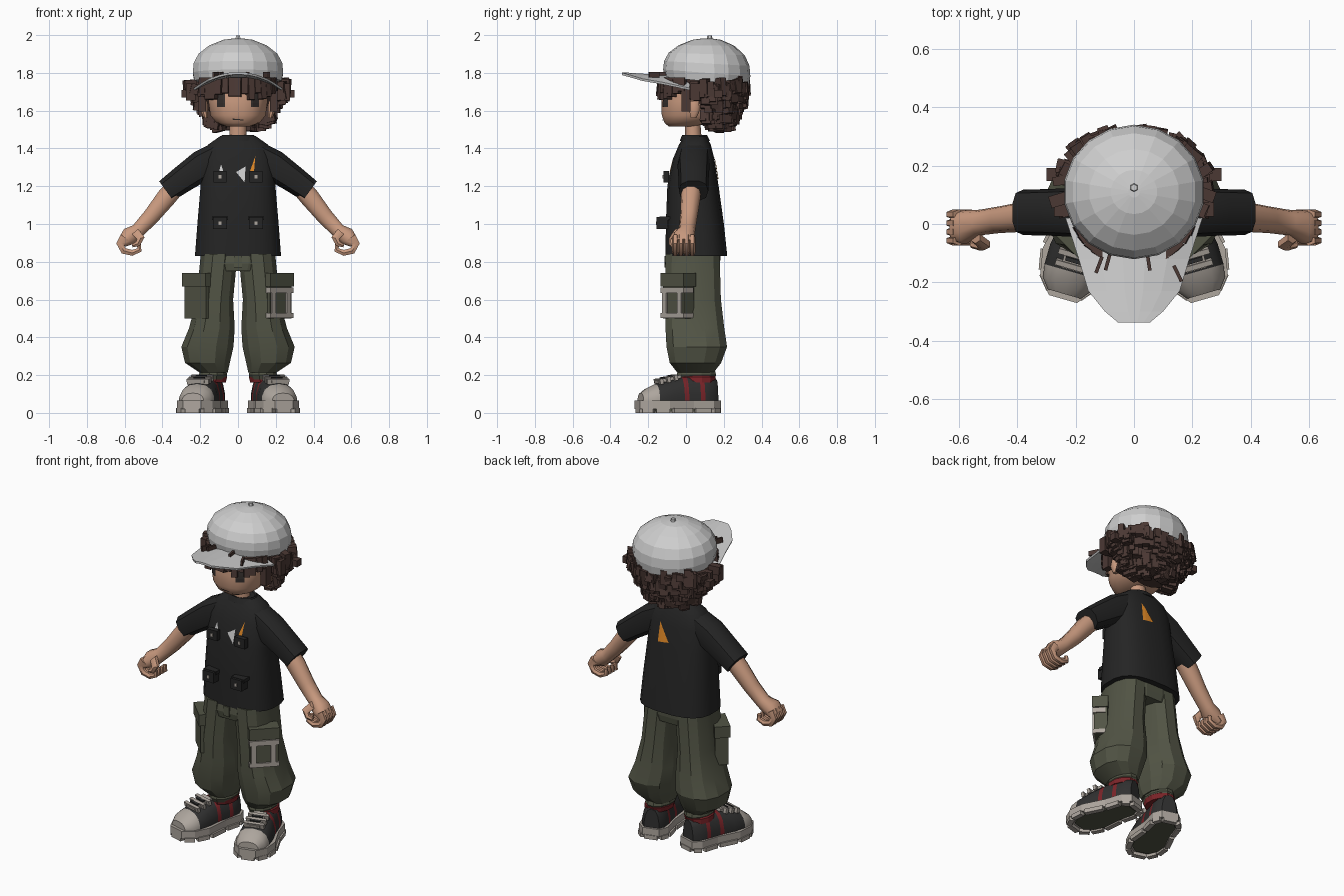
import bpy, bmesh, math, random
from mathutils import Vector, Matrix
from mathutils.bvhtree import BVHTree

if "Cube" in bpy.data.objects:
    bpy.data.objects.remove(bpy.data.objects["Cube"])
random.seed(4)
X, Y, Z = Vector((1, 0, 0)), Vector((0, 1, 0)), Vector((0, 0, 1))


def material(name, r, g, b):
    m = bpy.data.materials.new(name)
    m.use_nodes = True
    m.diffuse_color = (r, g, b, 1)
    bsdf = m.node_tree.nodes["Principled BSDF"]
    bsdf.inputs["Base Color"].default_value = (r, g, b, 1)
    bsdf.inputs["Roughness"].default_value = 0.9
    return m


SKIN = material("skin", .58, .32, .21)
CAP = material("cap grey", .62, .62, .62)
HAIR = material("dark brown", .07, .04, .034)
SHIRT = material("shirt black", .018, .018, .018)
OLIVE = material("olive", .085, .09, .06)
SOLE = material("warm grey", .42, .38, .34)
SHOE = material("shoe black", .03, .03, .03)
RED = material("red", .2, .018, .022)
ORANGE = material("orange", .75, .25, .02)
EYE = material("eye dark", .035, .028, .025)


def finish(name, bm, mats, mirror=False, smooth=None, place=None):
    bmesh.ops.recalc_face_normals(bm, faces=bm.faces[:])
    if place:
        bm.transform(place)
    mesh = bpy.data.meshes.new(name)
    bm.to_mesh(mesh)
    bm.free()
    obj = bpy.data.objects.new(name, mesh)
    bpy.context.collection.objects.link(obj)
    for m in mats if isinstance(mats, list) else [mats]:
        mesh.materials.append(m)
    if smooth:
        bpy.ops.object.select_all(action="DESELECT")
        obj.select_set(True)
        bpy.context.view_layer.objects.active = obj
        bpy.ops.object.shade_smooth_by_angle(angle=math.radians(smooth))
    if mirror:
        obj.modifiers.new("mirror", "MIRROR").use_mirror_merge = False
    return obj


def loft_mesh(rings, n=12, p=2.0):
    """Skin rings of (centre, half width, half depth, width axis, depth axis)."""
    def power(c):
        return math.copysign(abs(c) ** (2 / p), c)
    bm = bmesh.new()
    loops = []
    for c, a, b, u, v in rings:
        angles = [2 * math.pi * (i + .5) / n for i in range(n)]
        loops.append([bm.verts.new(Vector(c) + u * a * power(math.cos(t)) + v * b * power(math.sin(t)))
                      for t in angles])
    for k, (lo, hi) in enumerate(zip(loops, loops[1:])):
        for i in range(n):
            j = (i + 1) % n
            bm.faces.new((lo[i], lo[j], hi[j], hi[i])).material_index = k
    bm.faces.new(loops[0])
    bm.faces.new(loops[-1])
    return bm


def stack(name, rings, mat, n=12, p=2.0, **kw):
    """Horizontal rings of (x, y, z, half width, half depth)."""
    bm = loft_mesh([((x, y, z), a, b, X, Y) for x, y, z, a, b in rings], n, p)
    for f in bm.faces:
        f.material_index = 0
    return finish(name, bm, mat, **kw)


def limb(name, pts, mat, n=8, p=2.0, **kw):
    """Tube through (x, y, z, half thickness, half depth along y)."""
    c = [Vector(q[:3]) for q in pts]
    rings = []
    for i, q in enumerate(pts):
        t = c[min(i + 1, len(c) - 1)] - c[max(i - 1, 0)]
        rings.append((c[i], q[3], q[4], Vector((-t.z, 0, t.x)).normalized(), Y))
    bm = loft_mesh(rings, n, p)
    for f in bm.faces:
        f.material_index = 0
    return finish(name, bm, mat, mirror=True, **kw)


def box(bm, at, size, turn=0.0, tilt=0.0):
    m = Matrix.Translation(at) @ Matrix.Rotation(turn, 4, "Z") @ Matrix.Rotation(tilt, 4, "X")
    bmesh.ops.create_cube(bm, size=1, matrix=m @ Matrix.Diagonal((*size, 1)))


def boxes(name, items, mat, **kw):
    bm = bmesh.new()
    for item in items:
        box(bm, *item)
    return finish(name, bm, mat, **kw)


def decal(name, outline, target, mat, side=-1, **kw):
    """Thin painted shape of (x, z) points laid onto the front or back of a part."""
    mesh = target.data
    tree = BVHTree.FromPolygons([v.co for v in mesh.vertices], [p.vertices for p in mesh.polygons])
    bm = bmesh.new()
    bm.faces.new([bm.verts.new((x, side, z)) for x, z in outline])
    bmesh.ops.subdivide_edges(bm, edges=bm.edges[:], cuts=3, use_grid_fill=True)
    for v in bm.verts:
        hit = tree.ray_cast(v.co, Vector((0, -side, 0)))[0]
        if hit:
            v.co.y = hit.y + side * .005
    finish(name, bm, mat, **kw)


# Head, neck and face
head = stack("head", [(0, -.03, 1.515, .06, .06), (0, .01, 1.535, .115, .125), (0, .03, 1.575, .148, .16),
                      (0, .04, 1.65, .158, .172), (0, .06, 1.78, .16, .17)], SKIN, 20, 2.3, smooth=50)
stack("neck", [(0, .04, 1.42, .05, .045), (0, .035, 1.55, .045, .04)], SKIN, 10, smooth=50)
stack("ears", [(.17, .04, 1.56, .012, .015), (.178, .045, 1.6, .022, .03), (.175, .045, 1.65, .015, .025)],
      SKIN, 8, mirror=True, smooth=50)
decal("eyes", [(.068, 1.62), (.112, 1.62), (.112, 1.705), (.068, 1.705)], head, EYE, mirror=True)
decal("mouth", [(-.028, 1.552), (.028, 1.548), (.028, 1.553), (-.028, 1.558)], head, EYE)

# Hair: solid core covered in blocky locks
stack("hair_core", [(0, .17, 1.52, .1, .08), (0, .15, 1.6, .17, .14), (0, .12, 1.77, .22, .19)], HAIR, 14)
locks = []
for i in range(210):
    t = random.random()
    a = random.uniform(-1, 1) * (1.75 + .6 * max(0, t - .5))
    rx, ry = .11 + .15 * t ** .7, .10 + .1 * t ** .7
    at = (rx * math.sin(a), .12 + ry * math.cos(a), 1.53 + .21 * t)
    locks.append((at, (random.uniform(.03, .05), random.uniform(.04, .07), random.uniform(.04, .1)),
                  -a + random.uniform(-.3, .3), random.uniform(-.25, .25)))
for s in (-1, 1):
    locks += [((s * .27, .17, 1.69), (.06, .045, .04)), ((s * .25, .05, 1.70), (.05, .05, .09)),
              ((s * .19, .0, 1.66), (.04, .05, .13))]
boxes("hair_locks", locks, HAIR)
fringe = []
for i in range(15):
    a = (i - 7) * .165
    h = random.uniform(.06, .12)
    fringe.append(((.205 * math.sin(a), .06 - .195 * math.cos(a), 1.775 - h / 2), (.034, .035, h),
                   a + random.uniform(-.2, .2), -.1))
fringe += [((x, y, 1.79), (.012, .06, .03), x * 3) for x, y in ((-.12, -.14), (-.09, -.13), (.05, -.13), (.15, -.17))]
boxes("hair_fringe", fringe, HAIR)

# Cap: faceted dome, button and curved visor
bm = loft_mesh([((0, .11, z), r, r * .95, X, Y) for z, r in
                ((1.755, .234), (1.80, .243), (1.85, .238), (1.90, .212), (1.945, .155), (1.975, .08), (1.983, .02))], 18)
for v in bm.verts:
    v.co.z -= (v.co.y - .11) * .1 * (1.98 - v.co.z) / .23
for f in bm.faces:
    f.material_index = 0
finish("cap_dome", bm, CAP)
stack("cap_button", [(0, .125, 1.975, .016, .016), (0, .125, 1.998, .012, .012)], CAP, 6)
bm = bmesh.new()
rows = []
for y, w in ((.02, .235), (-.12, .19), (-.23, .157), (-.3, .1), (-.338, .055)):
    rows.append([bm.verts.new((s * w, y, 1.783 - y * .06 - .045 * (s * w / .2) ** 2))
                 for s in (-1, -.6, -.2, .2, .6, 1)])
for lo, hi in zip(rows, rows[1:]):
    for i in range(5):
        bm.faces.new((lo[i], lo[i + 1], hi[i + 1], hi[i]))
visor = finish("cap_visor", bm, CAP)
visor.modifiers.new("thickness", "SOLIDIFY").thickness = .012

# Shirt with sleeves, collar, buckles and painted marks
shirt = stack("shirt_body", [(0, .055, .83, .23, .165), (0, .047, 1.0, .217, .155), (0, .037, 1.2, .2, .137),
                             (0, .04, 1.34, .19, .112), (0, .047, 1.42, .16, .085), (0, .05, 1.465, .095, .058)],
              SHIRT, 20, 2.7, smooth=35)
limb("sleeves", [(.1, .045, 1.36, .08, .08), (.19, .04, 1.31, .085, .085), (.29, .04, 1.24, .075, .08),
                 (.38, .04, 1.175, .066, .078)], SHIRT, 10, 2.6, smooth=40)
stack("collar", [(0, .047, 1.44, .11, .08), (0, .045, 1.472, .085, .065), (0, .045, 1.455, .06, .05)],
      SHIRT, 14, smooth=40)
boxes("shirt_buckles", [((.095, -.105, 1.25), (.07, .03, .06)), ((.095, -.125, 1.005), (.075, .06, .065)),
                        ((.095, -.11, 1.03), (.085, .06, .02))], SHIRT, mirror=True)
boxes("buckle_studs", [((.095, -.121, 1.25), (.014, .006, .018)), ((.095, -.156, 1.005), (.014, .006, .018))],
      SOLE, mirror=True)
decal("chest_mark_right", [(-.09, 1.315), (-.068, 1.25), (-.108, 1.25)], shirt, CAP)
decal("chest_mark_middle", [(-.01, 1.275), (.04, 1.305), (.035, 1.22)], shirt, CAP)
decal("chest_stroke", [(.092, 1.36), (.06, 1.27), (.085, 1.28)], shirt, ORANGE)
decal("back_mark", [(.07, 1.355), (.075, 1.235), (.0, 1.245)], shirt, ORANGE, side=1)

# Arms and curled hands
limb("arms", [(.3, .03, 1.23, .05, .055), (.38, .025, 1.14, .054, .052), (.46, .015, 1.04, .046, .046),
              (.53, .005, .965, .04, .044), (.575, -.01, .935, .05, .058), (.615, -.015, .9, .028, .056)],
     SKIN, 10, 2.3, smooth=50)
for i in range(4):
    y = .033 - i * .03
    limb("finger", [(.6, y, .93, .03, .017), (.625, y, .895, .022, .016), (.605, y, .858, .02, .016),
                    (.56, y, .847, .018, .016), (.522, y, .863, .016, .015), (.525, y, .893, .012, .012)],
         SKIN, 6, smooth=50)
limb("thumb", [(.545, -.045, .96, .025, .022), (.515, -.07, .925, .024, .02), (.53, -.075, .895, .017, .016),
               (.56, -.07, .885, .01, .012)], SKIN, 6, smooth=50)

# Baggy trousers with cuffs and cargo pockets
stack("trouser_hips", [(0, .035, .75, .17, .14), (0, .035, .79, .198, .148), (0, .04, .86, .2, .145)], OLIVE, 16, 2.6)
stack("trouser_legs", [(.13, .05, .215, .078, .1), (.162, .05, .265, .122, .14), (.162, .057, .35, .142, .165),
                       (.138, .047, .45, .124, .16), (.123, .037, .6, .1, .152), (.1, .035, .84, .1, .147)],
      OLIVE, 12, 2.4, mirror=True, smooth=20)
stack("trouser_cuffs", [(.132, .055, .178, .068, .098), (.132, .055, .2, .078, .108), (.132, .055, .232, .07, .1)],
      OLIVE, 12, mirror=True)
boxes("trouser_fly", [((0, -.105, .8), (.04, .02, .06))], OLIVE)
turn = math.pi / 4
boxes("cargo_pockets", [((.2, -.04, .61), (.16, .075, .22), turn), ((.202, -.042, .705), (.175, .09, .07), turn)],
      OLIVE, mirror=True)
out = Vector((1, -1, 0)).normalized()
along = Vector((1, 1, 0)).normalized()
mid = Vector((.2, -.04, 0)) + out * .01
strap = [(mid + Z * z, (.172, .075, h), turn) for z, h in ((.65, .03), (.515, .025))]
strap += [(mid + along * d + Z * .585, (.03, .075, .16), turn) for d in (-.06, .05)]
boxes("pocket_straps", strap, SOLE)

# Shoes, built straight then turned outward
foot = Matrix.Translation((.17, 0, 0)) @ Matrix.Rotation(math.radians(16), 4, "Z")
half = [(.178, .05), (.13, .085), (.02, .088), (-.12, .115), (-.21, .098), (-.268, .05)]
outline = [Vector((w, y, 0)) for y, w in half] + [Vector((-w, y, 0)) for y, w in reversed(half)]


def slab(name, z0, z1, grow, mat):
    bm = bmesh.new()
    face = bm.faces.new([bm.verts.new(v * grow + Z * z0) for v in outline])
    top = bmesh.ops.extrude_face_region(bm, geom=[face])["geom"]
    bmesh.ops.translate(bm, vec=(0, 0, z1 - z0), verts=[g for g in top if isinstance(g, bmesh.types.BMVert)])
    finish(name, bm, mat, mirror=True, place=foot)


slab("soles", .02, .066, 1, SOLE)
slab("sole_pads", .008, .03, .8, OLIVE)
lugs = []
for a, b in zip(outline, outline[1:] + outline[:1]):
    d = b - a
    lugs.append(((a + b) * .47 + Z * .0125, (d.length * .78, .03, .025), math.atan2(d.y, d.x)))
boxes("sole_lugs", lugs, SOLE, mirror=True, place=foot)

spine = [(-.25, .06, .045), (-.215, .088, .072), (-.17, .096, .093), (-.1, .096, .115), (-.03, .084, .13),
         (-.005, .082, .135), (.06, .078, .14), (.085, .077, .14), (.135, .068, .14), (.165, .045, .12)]
bm = loft_mesh([((0, y, .06), w, h, X, Z) for y, w, h in spine], 14, 2.4)
for v in bm.verts:
    v.co.z = max(v.co.z, .06)
for f in bm.faces:
    y = f.calc_center_median().y
    f.material_index = 1 if y < -.19 else 2 if -.03 < y < -.005 or .06 < y < .085 else 0
finish("shoe_uppers", bm, [SHOE, SOLE, RED], mirror=True, smooth=40, place=foot)
boxes("shoe_tongues", [((0, -.1, .178), (.075, .13, .016), 0, .24)], SOLE, mirror=True, place=foot)
boxes("shoe_laces", [((0, y, .166 + (y + .15) * .25), (.12, .018, .03), 0, .24) for y in (-.15, -.11, -.07)],
      SOLE, mirror=True, place=foot)
boxes("lace_gaps", [((0, y, .18 + (y + .13) * .25), (.06, .014, .018), 0, .24) for y in (-.13, -.09)],
      SHOE, mirror=True, place=foot)
stack("shoe_collars", [(.14, .06, .16, .078, .095), (.135, .06, .19, .08, .1), (.135, .06, .205, .065, .09)],
      RED, 12, mirror=True)
